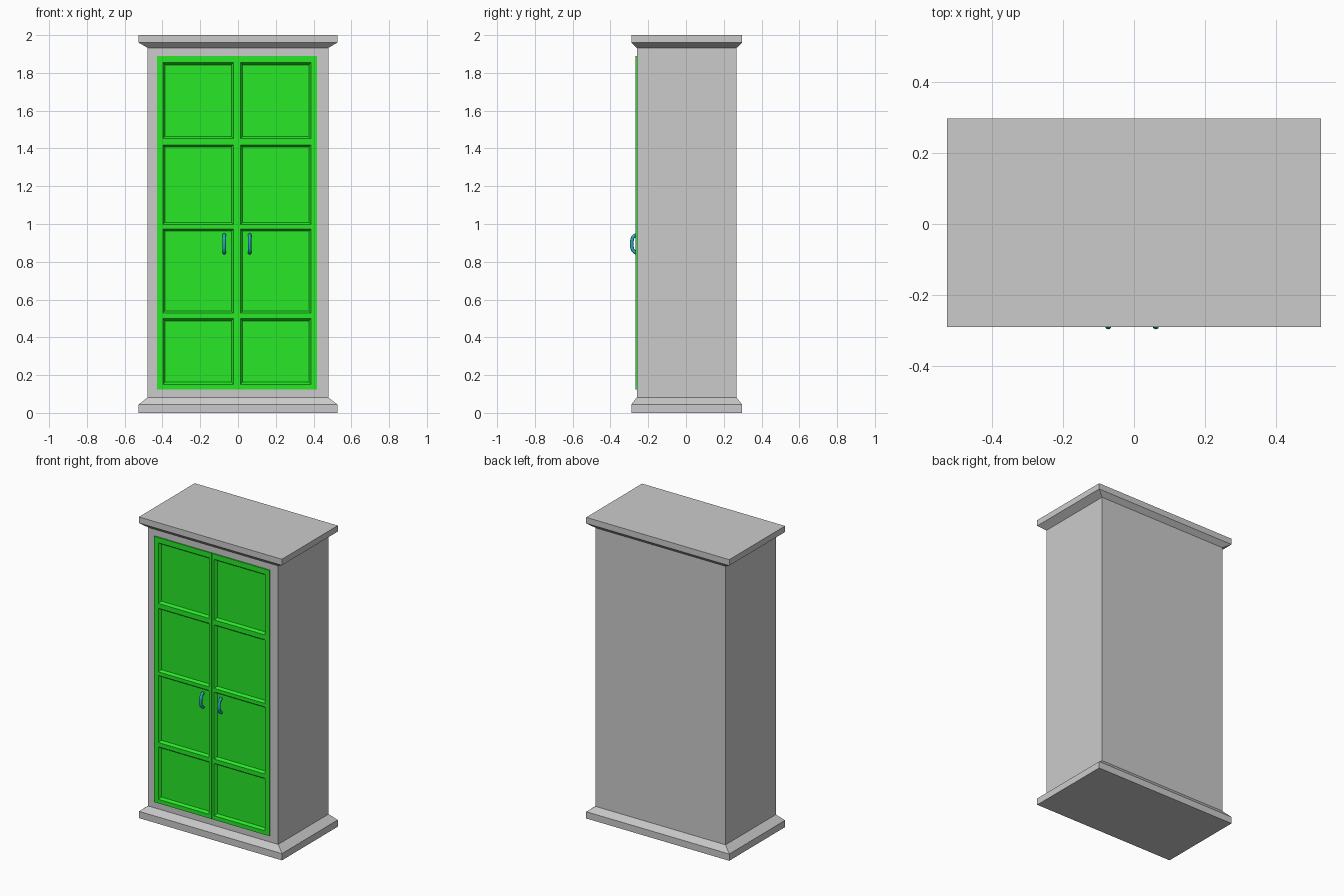
import bpy, bmesh

if "Cube" in bpy.data.objects:
    bpy.data.objects.remove(bpy.data.objects["Cube"])

CY = 0.0035          # depth centre of the cabinet
DX = -0.0055         # centre line of the doors
FRONT = -0.268       # front plane of the doors
DOOR_Z = (0.124, 1.889)


def material(name, rgb):
    m = bpy.data.materials.new(name)
    m.diffuse_color = (*rgb, 1)
    m.use_nodes = True
    m.node_tree.nodes["Principled BSDF"].inputs["Base Color"].default_value = m.diffuse_color
    return m


def finish(name, bm, mat=None):
    bmesh.ops.recalc_face_normals(bm, faces=bm.faces[:])
    me = bpy.data.meshes.new(name)
    bm.to_mesh(me)
    bm.free()
    ob = bpy.data.objects.new(name, me)
    bpy.context.collection.objects.link(ob)
    if mat:
        me.materials.append(mat)
    return ob


def stack(name, rings, cx=0.0, cy=CY):
    """Closed solid lofted through rectangles (z, half width, half depth)."""
    bm = bmesh.new()
    loops = [[bm.verts.new((cx + sx * hx, cy + sy * hy, z))
              for sx, sy in ((-1, -1), (1, -1), (1, 1), (-1, 1))]
             for z, hx, hy in rings]
    for a, b in zip(loops, loops[1:]):
        for i in range(4):
            j = (i + 1) % 4
            bm.faces.new((a[i], a[j], b[j], b[i]))
    bm.faces.new(loops[0][::-1])
    bm.faces.new(loops[-1])
    return finish(name, bm)


green = material("door_green", (0.02, 0.8, 0.02))
teal = material("handle_teal", (0.02, 0.4, 0.5))

# Plinth, carcass and cornice
B, S = (0.478, 0.264), (0.5255, 0.293)
stack("plinth", [(0, *S), (0.045, *S), (0.082, *B)])
carcass = stack("carcass", [(0.082, *B), (1.932, *B)])
stack("cornice", [(1.932, *B), (1.96, *S), (2.0, *S)])

# Shallow pocket in the carcass that holds the doors
cutter = stack("door_pocket_cutter",
               [(DOOR_Z[0], 0.4235, 0.05), (DOOR_Z[1], 0.4235, 0.05)], DX, -0.28)
cutter.hide_render = True
cutter.hide_set(True)
cut = carcass.modifiers.new("pocket", 'BOOLEAN')
cut.object = cutter
cut.solver = 'EXACT'


def door(name, side):
    """Door leaf with four sunken, bevelled panels."""
    xs = [DX + side * v for v in (0.001, 0.0185, 0.3925, 0.4235)]
    zs = [DOOR_Z[0], 0.151, 0.499, 0.528, 0.973, 0.997, 1.419, 1.452, 1.854, DOOR_Z[1]]
    bm = bmesh.new()
    grid = [[bm.verts.new((x, FRONT, z)) for x in xs] for z in zs]
    panels = []
    for r in range(len(zs) - 1):
        for c in range(3):
            quad = [grid[r][c], grid[r][c + 1], grid[r + 1][c + 1], grid[r + 1][c]]
            f = bm.faces.new(quad if side > 0 else quad[::-1])
            if c == 1 and r % 2 == 1:
                panels.append(f)
    rim = [e for e in bm.edges if e.is_boundary]
    # outer edge and back
    ext = bmesh.ops.extrude_edge_only(bm, edges=rim)["geom"]
    bmesh.ops.translate(bm, verts=[g for g in ext if isinstance(g, bmesh.types.BMVert)],
                        vec=(0, 0.038, 0))
    bmesh.ops.contextual_create(bm, geom=[g for g in ext if isinstance(g, bmesh.types.BMEdge)])
    # sunken panels
    bm.normal_update()
    bmesh.ops.inset_individual(bm, faces=panels, thickness=0.016)
    for v in {v for f in panels for v in f.verts}:
        v.co.y = FRONT + 0.016
    finish(name, bm, green)


def handle(name, x):
    """Bowed pull handle as a round tube."""
    cu = bpy.data.curves.new(name, 'CURVE')
    cu.dimensions = '3D'
    cu.bevel_depth = 0.0095
    cu.bevel_resolution = 2
    cu.use_fill_caps = True
    pts = [(-0.262, 0.048), (-0.272, 0.044), (-0.282, 0.033), (-0.287, 0.014)]
    path = pts + [(y, -z) for y, z in pts[::-1]]
    sp = cu.splines.new('POLY')
    sp.points.add(len(path) - 1)
    for p, (y, z) in zip(sp.points, path):
        p.co = (x, y, 0.895 + z, 1)
    sp.use_smooth = True
    cu.materials.append(teal)
    ob = bpy.data.objects.new(name, cu)
    bpy.context.collection.objects.link(ob)


# Pair of doors and handles
for label, side in (("left", -1), ("right", 1)):
    door(label + "_door", side)
    handle(label + "_handle", DX + side * 0.067)
